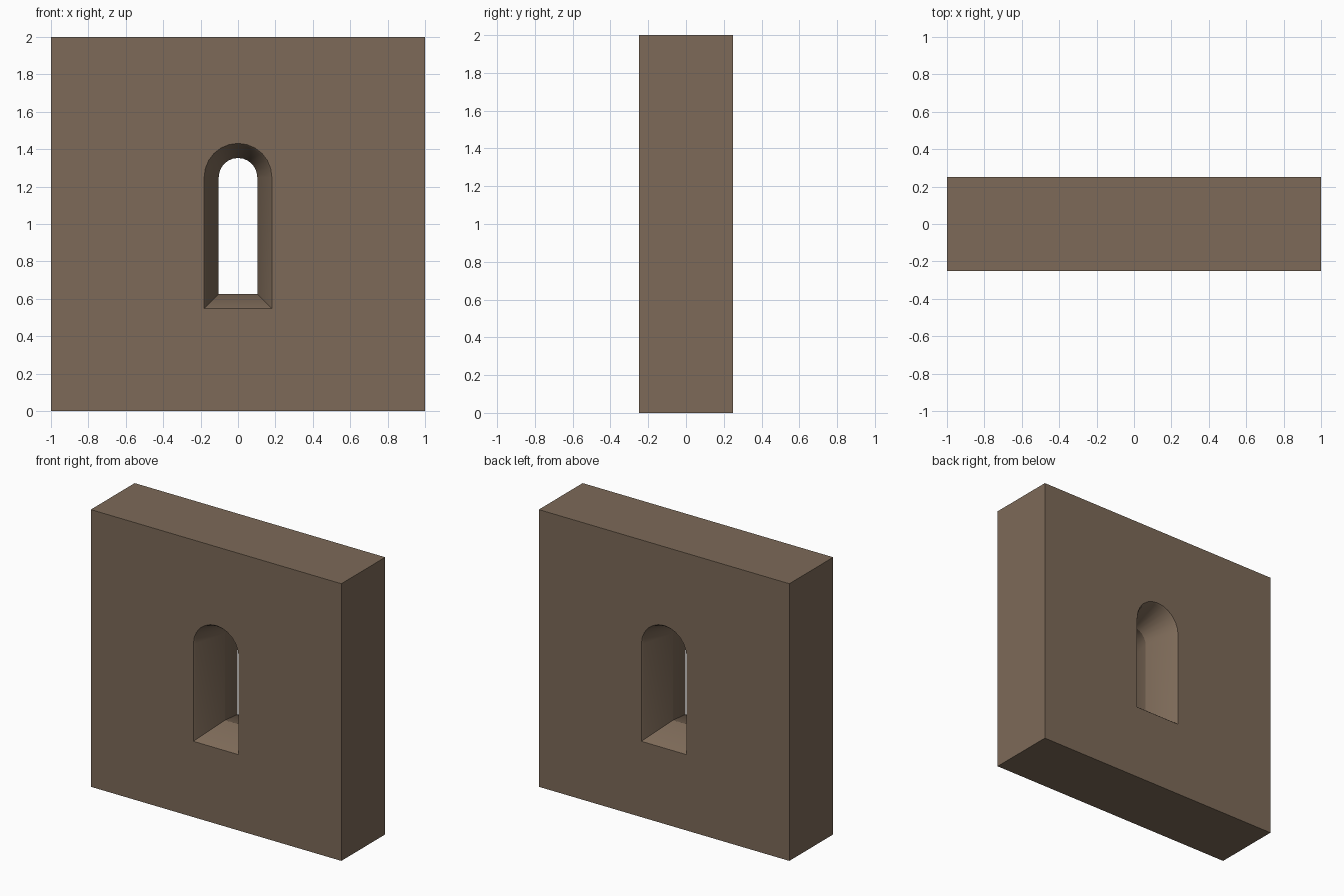
import bpy, bmesh, math

if "Cube" in bpy.data.objects:
    bpy.data.objects.remove(bpy.data.objects["Cube"])

W, D, H = 1.0, 0.25, 2.0          # half width, half depth, height
SPRING, SILL, THROAT = 1.25, 0.625, 0.103
SEG = 12

stone = bpy.data.materials.new("brown stone")
stone.diffuse_color = (0.205, 0.144, 0.098, 1)
stone.use_nodes = True
stone.node_tree.nodes["Principled BSDF"].inputs["Base Color"].default_value = stone.diffuse_color

bm = bmesh.new()


def ring(points, y):
    return [bm.verts.new((x, y, z)) for x, z in points]


def arch(grow):
    """Round-headed window outline, offset outwards from the throat."""
    r = THROAT + grow
    pts = [(-r, SILL - grow), (r, SILL - grow)]
    pts += [(r * math.cos(math.pi * i / SEG), SPRING + r * math.sin(math.pi * i / SEG))
            for i in range(SEG + 1)]
    return pts


def bridge(a, b):
    n = len(a)
    for i in range(n):
        bm.faces.new((a[i], a[(i + 1) % n], b[(i + 1) % n], b[i]))


# Opening: splayed from both faces to a narrow throat, with softened rims
sections = [(-D, 0.078), (-D + 0.012, 0.068), (0, 0), (D - 0.012, 0.068), (D, 0.078)]
rings = [ring(arch(g), y) for y, g in sections]
for a, b in zip(rings, rings[1:]):
    bridge(a, b)

# Outer block sides
square = [(-W, 0), (W, 0), (W, H), (-W, H)]
front, back = ring(square, -D), ring(square, D)
bridge(front, back)

# Front and back faces, filled around the opening
for outer, inner in ((front, rings[0]), (back, rings[-1])):
    edges = []
    for loop in (outer, inner):
        for i, v in enumerate(loop):
            w = loop[(i + 1) % len(loop)]
            edges.append(bm.edges.get((v, w)) or bm.edges.new((v, w)))
    bmesh.ops.triangle_fill(bm, edges=edges, use_beauty=True)

bmesh.ops.recalc_face_normals(bm, faces=bm.faces[:])
mesh = bpy.data.meshes.new("window_wall")
bm.to_mesh(mesh)
bm.free()
mesh.materials.append(stone)
wall = bpy.data.objects.new("window_wall", mesh)
bpy.context.collection.objects.link(wall)

# Smooth arch, sharp block edges
bpy.context.view_layer.objects.active = wall
wall.select_set(True)
bpy.ops.object.shade_smooth_by_angle(angle=math.radians(30))
